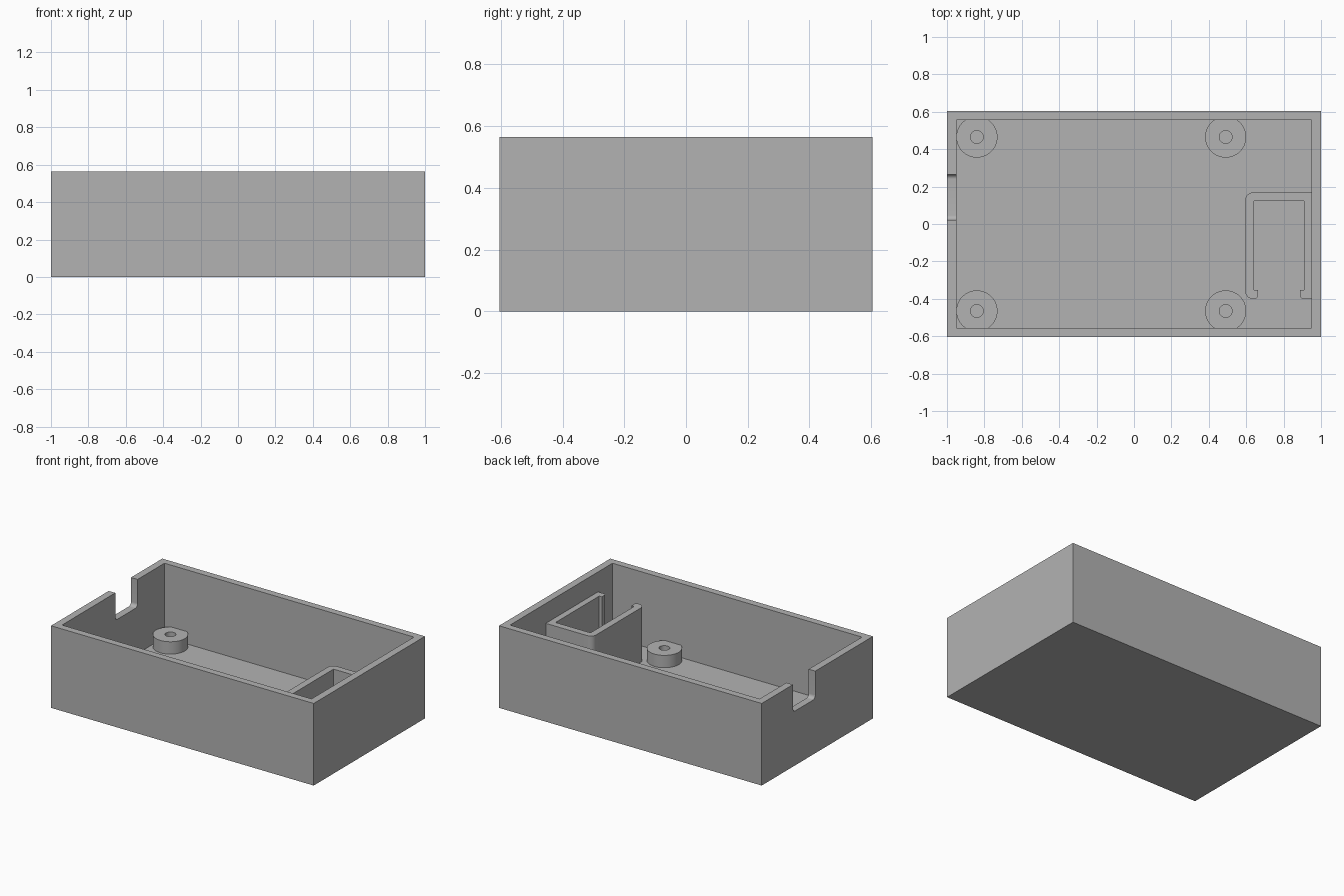
import bpy, bmesh, math
from mathutils import Vector, Matrix

if "Cube" in bpy.data.objects:
    bpy.data.objects.remove(bpy.data.objects["Cube"])

HX, HY, H = 1.0, 0.605, 0.565      # outer half sizes and height
WALL, FLOOR = 0.05, 0.055
IX, IY = HX - WALL, HY - WALL + 0.002

grey = bpy.data.materials.new("plain grey")
grey.diffuse_color = (0.45, 0.45, 0.45, 1)
grey.use_nodes = True
grey.node_tree.nodes["Principled BSDF"].inputs["Base Color"].default_value = grey.diffuse_color


def finish(name, bm):
    bmesh.ops.recalc_face_normals(bm, faces=bm.faces)
    me = bpy.data.meshes.new(name)
    bm.to_mesh(me)
    bm.free()
    me.materials.append(grey)
    ob = bpy.data.objects.new(name, me)
    bpy.context.collection.objects.link(ob)
    return ob


def smooth(ob):
    bpy.ops.object.select_all(action='DESELECT')
    ob.select_set(True)
    bpy.context.view_layer.objects.active = ob
    bpy.ops.object.shade_smooth_by_angle(angle=math.radians(30))


def rounded(points, steps=8):
    """Outline from (x, y, corner radius) points."""
    out = []
    n = len(points)
    for i, (x, y, r) in enumerate(points):
        p = Vector((x, y))
        if r == 0:
            out.append(p)
            continue
        a = (Vector(points[i - 1][:2]) - p).normalized()
        b = (Vector(points[(i + 1) % n][:2]) - p).normalized()
        c = p + (a + b) * r            # right-angled corners
        for k in range(steps + 1):
            t = k / steps * math.pi / 2
            out.append(c - b * r * math.cos(t) - a * r * math.sin(t))
    return out


def prism(outline, z0, z1):
    bm = bmesh.new()
    f = bm.faces.new([bm.verts.new((p.x, p.y, z0)) for p in outline])
    ext = bmesh.ops.extrude_face_region(bm, geom=[f], use_keep_orig=True)
    for v in ext["geom"]:
        if isinstance(v, bmesh.types.BMVert):
            v.co.z = z1
    return bm


def box(name, x, y, z0, z1):
    return finish(name, prism([Vector((-x, -y)), Vector((x, -y)),
                               Vector((x, y)), Vector((-x, y))], z0, z1))


# Open tray with a cable notch in the left wall
tray = box("tray", HX, HY, 0, H)
cavity = box("cavity_cutter", IX, IY, FLOOR, H + 0.2)
bm = prism(rounded([(0.022, 0.375, 0.025), (0.265, 0.375, 0.025),
                    (0.265, 0.8, 0), (0.022, 0.8, 0)]), -1.1, -0.9)
bm.transform(Matrix(((0, 0, 1, 0), (1, 0, 0, 0), (0, 1, 0, 0), (0, 0, 0, 1))))
notch = finish("notch_cutter", bm)
bpy.context.view_layer.objects.active = tray
for cutter in (cavity, notch):
    mod = tray.modifiers.new(cutter.name, 'BOOLEAN')
    mod.operation = 'DIFFERENCE'
    mod.solver = 'EXACT'
    mod.object = cutter
    bpy.ops.object.modifier_apply(modifier=mod.name)
for cutter in (cavity, notch):
    bpy.data.objects.remove(cutter)
smooth(tray)


# Screw posts, flattened where they meet the long walls
def post(name, cx, cy, top=0.14, r_out=0.11, r_in=0.034, n=64):
    bm = bmesh.new()
    rings = []
    for r, z in ((r_out, FLOOR), (r_out, top), (r_in, top), (r_in, FLOOR)):
        ring = []
        for i in range(n):
            a = 2 * math.pi * i / n
            y = max(-IY, min(IY, cy + r * math.sin(a)))
            ring.append(bm.verts.new((cx + r * math.cos(a), y, z)))
        rings.append(ring)
    for lo, hi in zip(rings, rings[1:]):
        for i in range(n):
            j = (i + 1) % n
            bm.faces.new((lo[i], lo[j], hi[j], hi[i]))
    smooth(finish(name, bm))


for side, cx in (("left", -0.84), ("right", 0.49)):
    for end, cy in (("front", -0.465), ("back", 0.465)):
        post(f"{end}_{side}_post", cx, cy)

# Holder bracket with retaining lips against the right wall
outline = rounded([
    (IX, -0.40, 0), (IX, 0.168, 0), (0.595, 0.168, 0.04), (0.595, -0.40, 0.04),
    (0.663, -0.40, 0.018), (0.663, -0.353, 0), (0.642, -0.353, 0),
    (0.642, 0.122, 0), (0.908, 0.122, 0), (0.908, -0.353, 0),
    (0.888, -0.353, 0), (0.888, -0.40, 0.018)])
bm = prism(outline, FLOOR, 0.428)
# drop the faces that rest on the floor and the wall
hidden = [f for f in bm.faces
          if all(abs(v.co.z - FLOOR) < 1e-5 for v in f.verts)
          or all(abs(v.co.x - IX) < 1e-5 for v in f.verts)]
bmesh.ops.delete(bm, geom=hidden, context='FACES')
smooth(finish("holder_bracket", bm))
